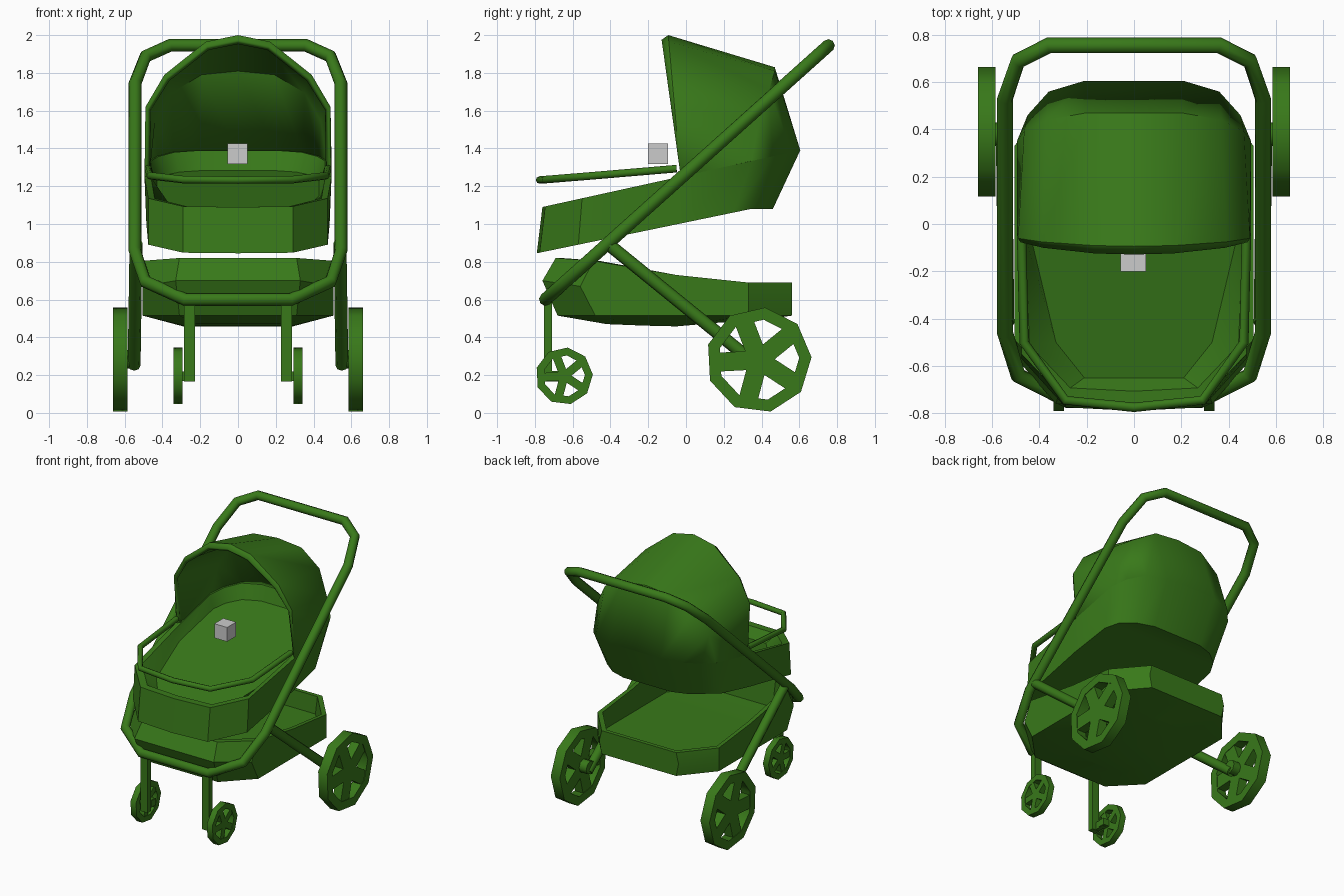
import bpy, bmesh, math
from mathutils import Vector, Matrix

if "Cube" in bpy.data.objects:
    bpy.data.objects.remove(bpy.data.objects["Cube"])

green = bpy.data.materials.new("green")
green.diffuse_color = (0.04, 0.19, 0.01, 1)
green.use_nodes = True
green.node_tree.nodes["Principled BSDF"].inputs["Base Color"].default_value = green.diffuse_color


def finish(name, bm, angle=35):
    bmesh.ops.remove_doubles(bm, verts=bm.verts, dist=0.0005)
    bmesh.ops.recalc_face_normals(bm, faces=bm.faces)
    me = bpy.data.meshes.new(name)
    bm.to_mesh(me)
    bm.free()
    ob = bpy.data.objects.new(name, me)
    bpy.context.collection.objects.link(ob)
    me.materials.append(green)
    smooth(ob, angle)
    return ob


def smooth(ob, angle):
    bpy.ops.object.select_all(action='DESELECT')
    ob.select_set(True)
    bpy.context.view_layer.objects.active = ob
    bpy.ops.object.shade_smooth_by_angle(angle=math.radians(angle))


def mirrored(half):
    """Half outline (x >= 0) extended by its mirror image; centre points are kept once."""
    return half + [(-x, y, z) for x, y, z in reversed(half) if x > 0.001]


def bridge(bm, rings, cyclic=True, wrap=False):
    vs = [[bm.verts.new(p) for p in r] for r in rings]
    n = len(vs[0])
    pairs = list(zip(vs, vs[1:])) + ([(vs[-1], vs[0])] if wrap else [])
    for a, b in pairs:
        for i in range(n if cyclic else n - 1):
            j = (i + 1) % n
            bm.faces.new((a[i], a[j], b[j], b[i]))
    return vs


def tub(name, halves, angle=30):
    """Vessel lofted through mirrored rings, first and last ring closed by strips."""
    bm = bmesh.new()
    vs = bridge(bm, [mirrored(h) for h in halves])
    for r in (vs[0], vs[-1]):
        left = r[:1] + r[:len(halves[0]) - 1:-1]
        right = r[:len(halves[0])]
        k = len(right)
        if abs(right[0].co.x) > 0.001:          # no centre vertices
            left = r[:k - 1:-1]
        else:
            left = left + [right[-1]]
        for i in range(k - 1):
            f = []
            for v in (right[i], right[i + 1], left[i + 1], left[i]):
                if v not in f:
                    f.append(v)
            bm.faces.new(f)
    return finish(name, bm, angle)


def tube(name, pts, radius, cyclic=False):
    cu = bpy.data.curves.new(name, 'CURVE')
    cu.dimensions = '3D'
    cu.bevel_depth = radius
    cu.bevel_resolution = 2
    cu.use_fill_caps = True
    sp = cu.splines.new('POLY')
    sp.points.add(len(pts) - 1)
    for p, c in zip(sp.points, pts):
        p.co = (*c, 1)
    sp.use_cyclic_u = cyclic
    ob = bpy.data.objects.new(name, cu)
    bpy.context.collection.objects.link(ob)
    cu.materials.append(green)
    bpy.ops.object.select_all(action='DESELECT')
    ob.select_set(True)
    bpy.context.view_layer.objects.active = ob
    bpy.ops.object.convert(target='MESH')
    smooth(bpy.context.object, 50)


def box(bm, size, mat):
    bmesh.ops.create_cube(bm, size=1, matrix=mat @ Matrix.Diagonal((*size, 1)))


def wheel(name, c, r, inner, width, spoke):
    """Nine-sided rim with five spokes, axle along x."""
    bm = bmesh.new()
    def ring(rad, dx):
        return [(c[0] + dx, c[1] + rad * math.cos(a), c[2] + rad * math.sin(a))
                for a in (math.radians(3 + 40 * k) for k in range(9))]
    h = width / 2
    bridge(bm, [ring(r, -h), ring(r, h), ring(inner, h), ring(inner, -h)], wrap=True)
    for k in range(5):
        m = Matrix.Translation(c) @ Matrix.Rotation(math.radians(39 + 72 * k), 4, 'X')
        box(bm, (width * 0.9, inner, spoke), m @ Matrix.Translation((0, inner / 2, 0)))
    finish(name, bm, 45)


# Push frame: one closed loop in a slanted plane
def slant(x, y):
    return (x, y, 0.6 + 0.897 * (y + 0.745))


tube("push_frame", mirrored([slant(x, y) for x, y in (
    (0.36, 0.755), (0.49, 0.69), (0.545, 0.53), (0.545, -0.46), (0.49, -0.64), (0.28, -0.745))]),
    0.034, True)

# Legs and wheels on both sides
for side, s in (("right", 1), ("left", -1)):
    tube(f"rear_leg_{side}", [(s * 0.54, -0.42, 0.9), (s * 0.55, 0.38, 0.25)], 0.034)
    tube(f"rear_hub_{side}", [(s * 0.53, 0.38, 0.284), (s * 0.6, 0.38, 0.284)], 0.05)
    wheel(f"rear_wheel_{side}", Vector((s * 0.623, 0.385, 0.28)), 0.28, 0.215, 0.075, 0.1)
    bm = bmesh.new()
    box(bm, (0.058, 0.042, 0.43), Matrix.Translation((s * 0.256, -0.73, 0.38)))
    box(bm, (0.03, 0.11, 0.055), Matrix.Translation((s * 0.27, -0.69, 0.195)))
    box(bm, (0.07, 0.05, 0.05), Matrix.Translation((s * 0.285, -0.645, 0.195)))
    finish(f"front_leg_{side}", bm)
    wheel(f"front_wheel_{side}", Vector((s * 0.318, -0.645, 0.195)), 0.152, 0.11, 0.046, 0.045)


# Seat tub: bottom, rim, inner rim, mattress
def rim_z(y):
    return 1.09 + 0.22 * (y + 0.76)


rim = [(0, -.76), (.29, -.745), (.475, -.55), (.495, -.05), (.495, .35),
       (.45, .46), (.36, .56), (.21, .605), (0, .605)]
base = [(0, -.79), (.29, -.775), (.475, -.57), (.485, -.05), (.47, .25),
        (.42, .34), (.32, .42), (.2, .46), (0, .46)]
bed = [(0, -.65), (.21, -.65), (.33, -.5), (.43, -.08), (.43, .32),
       (.39, .41), (.31, .49), (.18, .53), (0, .53)]
tub("seat", [
    [(x, y, min(1.08, 0.845 + 0.207 * (y + 0.79))) for x, y in base],
    [(x, y, rim_z(y)) for x, y in rim],
    [(x * 0.93, y * 0.93, rim_z(y)) for x, y in rim],
    [(x, y, rim_z(y) - 0.09) for x, y in bed]])


# Hood: fan of arches from the opening to the back of the rim
def edge_y(z):
    return -0.04 - 0.135 * (z - 1.34)


front = [(0, 2.0), (.17, 1.965), (.39, 1.79), (.49, 1.62), (.495, 1.25)]
arches = [
    [(x * 0.98, edge_y(z), z - 0.025 * (z - 1.25) / 0.75) for x, z in front],
    [(x, edge_y(z) + 0.035 * (z - 1.25) / 0.75, z) for x, z in front],
    [(0, .47, 1.83), (.2, .47, 1.81), (.37, .44, 1.71), (.465, .39, 1.55), (.495, .35, 1.335)],
    [(x, y, rim_z(y)) for x, y in reversed(rim[4:])]]
bm = bmesh.new()
bridge(bm, [[(-x, y, z) for x, y, z in reversed(a[1:])] + a for a in arches], cyclic=False)
hood = finish("hood", bm, 40)
mod = hood.modifiers.new("thickness", 'SOLIDIFY')
mod.thickness = 0.028
mod.offset = -1
# make sure the shell thickens inwards
top = max(hood.data.polygons, key=lambda p: p.center.z)
if top.normal.z < 0:
    mod.offset = 1

# Bumper bar across the seat
tube("bumper_bar", [(s * x, y, z) for s, pts in (
    (-1, [(.475, -.05, 1.293), (.465, -.5, 1.255), (.29, -.745, 1.235)]),
    (1, [(0, -.775, 1.233), (.29, -.745, 1.235), (.465, -.5, 1.255), (.475, -.05, 1.293)]))
    for x, y, z in pts], 0.02)


# Storage basket: belly, lower edge, bulge, rim, inner rim, inner floor
def basket_ring(yf, yb, wide, narrow, zf, zs, zm, zb):
    return [(0, yf, zf), (narrow, yf, zf), (wide, yf + 0.2, zs), (wide, -0.05, zm),
            (wide, 0.33 * yb / 0.56, zb), (narrow, yb, zb), (0, yb, zb)]


tub("basket", [
    basket_ring(-.42, .3, .29, .22, .47, .462, .458, .478),
    basket_ring(-.68, .56, .505, .31, .515, .515, .515, .515),
    basket_ring(-.76, .56, .505, .33, .70, .67, .63, .61),
    basket_ring(-.69, .56, .505, .31, .82, .805, .73, .69),
    basket_ring(-.66, .53, .475, .29, .82, .805, .73, .69),
    basket_ring(-.63, .52, .465, .28, .57, .56, .56, .56)])

# Small grey block above the seat
bpy.ops.mesh.primitive_cube_add(size=0.107, location=(-0.003, -0.148, 1.372))
bpy.context.object.name = "small_block"
